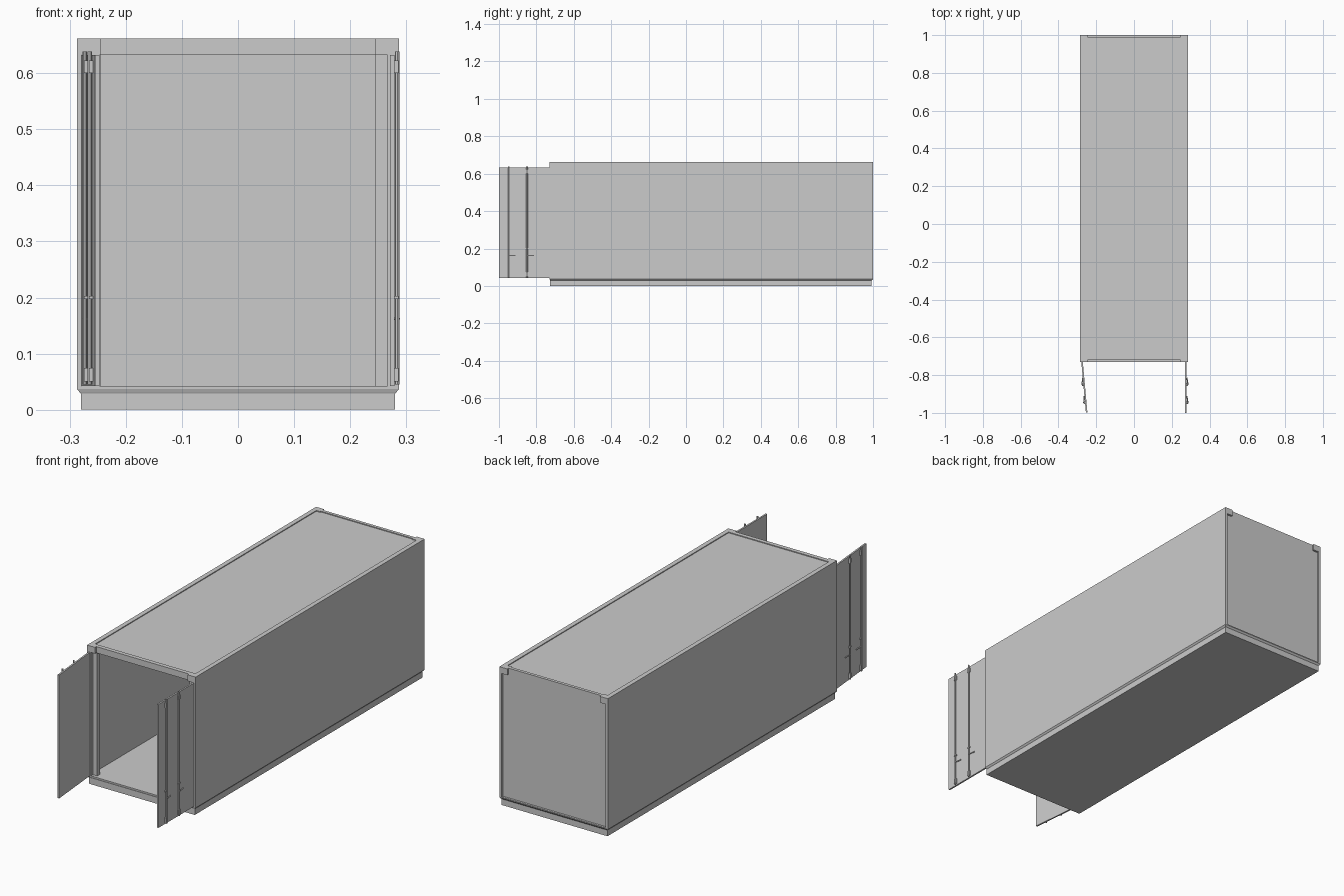
import bpy, bmesh, math
from mathutils import Matrix, Vector

if "Cube" in bpy.data.objects:
    bpy.data.objects.remove(bpy.data.objects["Cube"])

W, Y0, Y1, H = 0.287, -0.73, 1.0, 0.662


def finish(bm, name):
    bmesh.ops.recalc_face_normals(bm, faces=bm.faces)
    me = bpy.data.meshes.new(name)
    bm.to_mesh(me)
    bm.free()
    ob = bpy.data.objects.new(name, me)
    bpy.context.collection.objects.link(ob)
    return ob


def box(name, x0, x1, y0, y1, z0, z1):
    bm = bmesh.new()
    bmesh.ops.create_cube(bm, size=1)
    for v in bm.verts:
        v.co = ((x0 + x1) / 2 + v.co.x * (x1 - x0),
                (y0 + y1) / 2 + v.co.y * (y1 - y0),
                (z0 + z1) / 2 + v.co.z * (z1 - z0))
    return finish(bm, name)


def pair(name, x0, x1, *yz):
    """Same box on the right and left sides."""
    box(name + "_right", x0, x1, *yz)
    box(name + "_left", -x1, -x0, *yz)


def rod(name, a, b, r):
    a, b = Vector(a), Vector(b)
    bm = bmesh.new()
    rot = (b - a).to_track_quat('Z', 'Y').to_matrix().to_4x4()
    bmesh.ops.create_cone(bm, cap_ends=True, segments=8, radius1=r, radius2=r,
                          depth=(b - a).length,
                          matrix=Matrix.Translation((a + b) / 2) @ rot)
    return finish(bm, name)


def lofted_rects(name, rects):
    """Stack of rectangles (inset, z) joined into one solid."""
    bm = bmesh.new()
    rings = []
    for d, z in rects:
        x = W - d
        rings.append([bm.verts.new(p) for p in (
            (-x, Y0 + d / 2, z), (x, Y0 + d / 2, z), (x, Y1 - d, z), (-x, Y1 - d, z))])
    for a, b in zip(rings, rings[1:]):
        for i in range(4):
            j = (i + 1) % 4
            bm.faces.new((a[i], a[j], b[j], b[i]))
    bm.faces.new(rings[0])
    bm.faces.new(rings[-1])
    return finish(bm, name)


# Base with a flared upper lip; its top is the cargo floor
lofted_rects("base", [(0.007, 0), (0.007, 0.029), (0.004, 0.032), (0, 0.037), (0, 0.042)])

# Roof with a shallow recessed panel
lofted = box("roof", -W + 0.022, W - 0.022, Y0 + 0.022, Y1 - 0.022, 0.645, 0.658)
pair("roof_rail", W - 0.022, W, Y0, Y1, 0.632, H)
box("front_header", -W + 0.02, W - 0.02, Y0 + 0.01, Y0 + 0.03, 0.632, H)
box("back_header", -W + 0.02, W - 0.02, Y1 - 0.025, Y1 - 0.010, 0.632, H)

# Walls
pair("side_wall", W - 0.012, W, Y0 + 0.01, Y1 - 0.005, 0.04, 0.64)
box("back_wall", -W + 0.01, W - 0.01, Y1 - 0.02, Y1 - 0.010, 0.04, 0.64)

# Stepped door posts, back posts and corner blocks
pair("front_post", 0.266, W, Y0, Y0 + 0.03, 0.04, 0.64)
pair("front_post_step", 0.244, 0.268, Y0 + 0.015, Y0 + 0.035, 0.04, 0.634)
pair("back_post", W - 0.012, W, Y1 - 0.02, Y1, 0.04, 0.64)
pair("front_corner_block", 0.245, W, Y0, Y0 + 0.03, 0.632, H)
pair("back_corner_block", 0.245, W, Y1 - 0.03, Y1, 0.632, H)

# Open doors with lock bars, built on a hinge at the origin and then swung
for side, sx, angle in (("right", 1, 0.0), ("left", -1, math.radians(5.2))):
    def out(v0, v1):
        return sorted((sx * v0, sx * v1))

    parts = [box("door_" + side, *out(-0.004, 0.004), -0.27, 0.004, 0.042, 0.632)]
    for u in (0.12, 0.217):
        parts.append(rod("lock_bar_" + side, (sx * 0.009, -u, 0.045),
                         (sx * 0.009, -u, 0.638), 0.0042))
        for z0, z1 in ((0.05, 0.074), (0.197, 0.203), (0.6, 0.622)):
            parts.append(box("bar_bracket_" + side, *out(0.003, 0.011),
                             -u - 0.007, -u + 0.007, z0, z1))
        parts.append(rod("handle_" + side, (sx * 0.011, -u, 0.162),
                         (sx * 0.005, -u + 0.036, 0.162), 0.0028))
    for ob in parts:
        ob.location = (sx * 0.275, Y0, 0)
        ob.rotation_euler.z = angle
